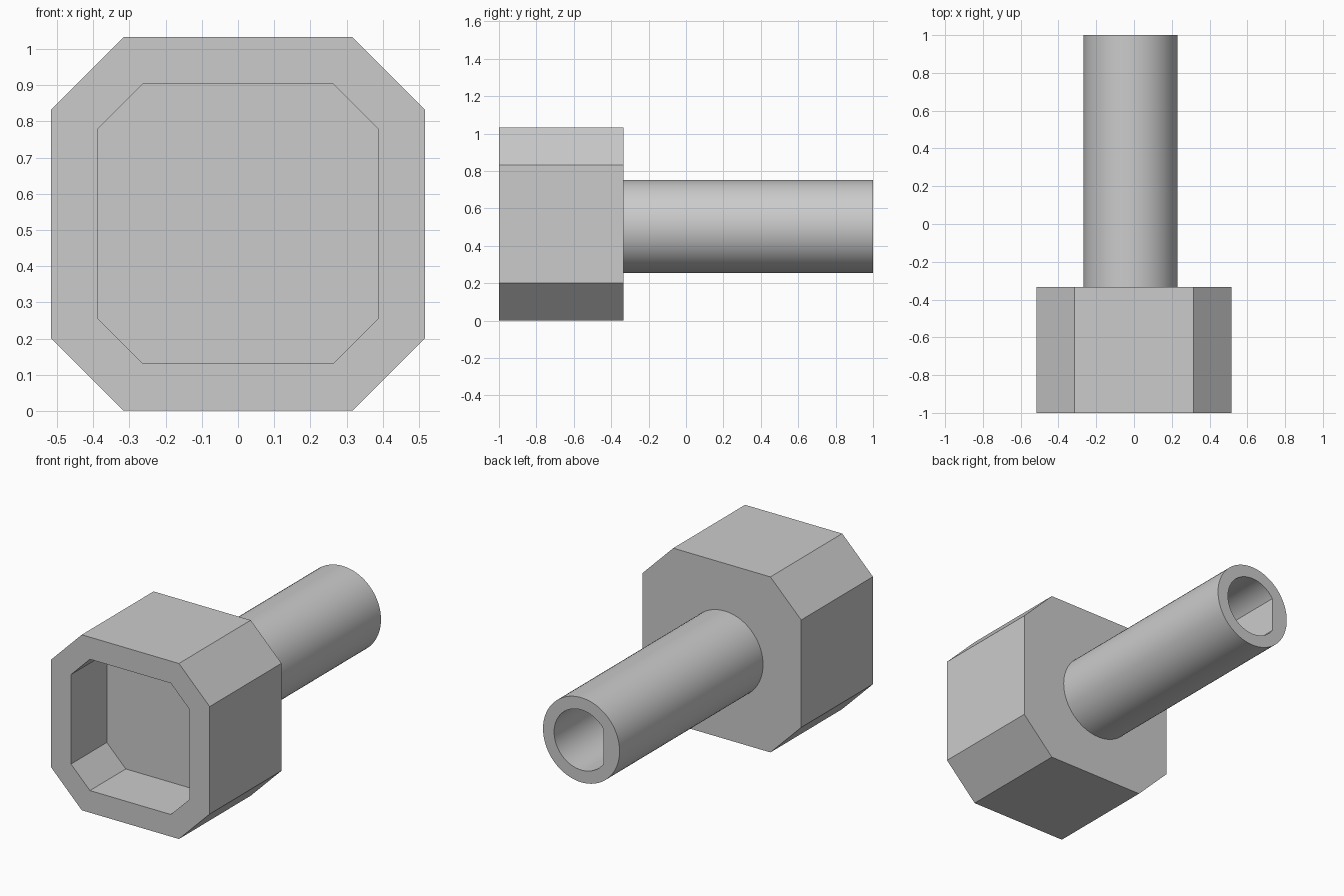
import bpy, bmesh, math

cube = bpy.data.objects.get("Cube")
if cube:
    bpy.data.objects.remove(cube)

grey = bpy.data.materials.new("plain_grey")
grey.use_nodes = True
grey.diffuse_color = (0.6, 0.6, 0.6, 1)
grey.node_tree.nodes["Principled BSDF"].inputs["Base Color"].default_value = (0.6, 0.6, 0.6, 1)

FRONT, SOCKET_FLOOR, SHOULDER, BACK = -1.0, -0.667, -0.333, 1.0


def octagon(half, cut):
    """Square outline with chamfered corners."""
    a, b = half, half - cut
    return [(a, -b), (a, b), (b, a), (-b, a), (-a, b), (-a, -b), (-b, -a), (b, -a)]


def circle(radius, flat=None, count=72):
    """Round outline, optionally cut by a flat on the -x side."""
    pts = []
    for i in range(count):
        t = math.tau * i / count
        x = radius * math.cos(t)
        pts.append((x if flat is None else max(x, -flat), radius * math.sin(t)))
    return pts


def loft(name, centre, sections, cap_ends):
    """Join successive (outline, y) sections into one skin."""
    bm = bmesh.new()
    rings = [[bm.verts.new((centre[0] + x, y, centre[1] + z)) for x, z in outline]
             for outline, y in sections]
    for a, b in zip(rings, rings[1:]):
        for i in range(len(a)):
            j = (i + 1) % len(a)
            bm.faces.new((a[i], a[j], b[j], b[i]))
    if cap_ends:
        bm.faces.new(rings[0])
        bm.faces.new(rings[-1])
    bmesh.ops.recalc_face_normals(bm, faces=bm.faces)
    mesh = bpy.data.meshes.new(name)
    bm.to_mesh(mesh)
    bm.free()
    mesh.materials.append(grey)
    obj = bpy.data.objects.new(name, mesh)
    bpy.context.collection.objects.link(obj)
    return obj


# Chamfered head with a blind socket in its front
outer, inner = octagon(0.516, 0.2), octagon(0.386, 0.123)
loft("socket_head", (0, 0.517),
     [(outer, SHOULDER), (outer, FRONT), (inner, FRONT), (inner, SOCKET_FLOOR)], True)

# Round shaft with a D-shaped bore; the head closes the bore's far end
wall, bore = circle(0.249), circle(0.177, 0.145)
shaft = loft("hollow_shaft", (-0.019, 0.504),
             [(bore, SHOULDER), (wall, SHOULDER), (wall, BACK), (bore, BACK), (bore, SHOULDER)], False)
bm = bmesh.new()
bm.from_mesh(shaft.data)
bmesh.ops.remove_doubles(bm, verts=bm.verts, dist=0.0001)
bmesh.ops.recalc_face_normals(bm, faces=bm.faces)
bm.to_mesh(shaft.data)
bm.free()

bpy.ops.object.select_all(action="DESELECT")
shaft.select_set(True)
bpy.context.view_layer.objects.active = shaft
bpy.ops.object.shade_smooth_by_angle(angle=math.radians(25))
